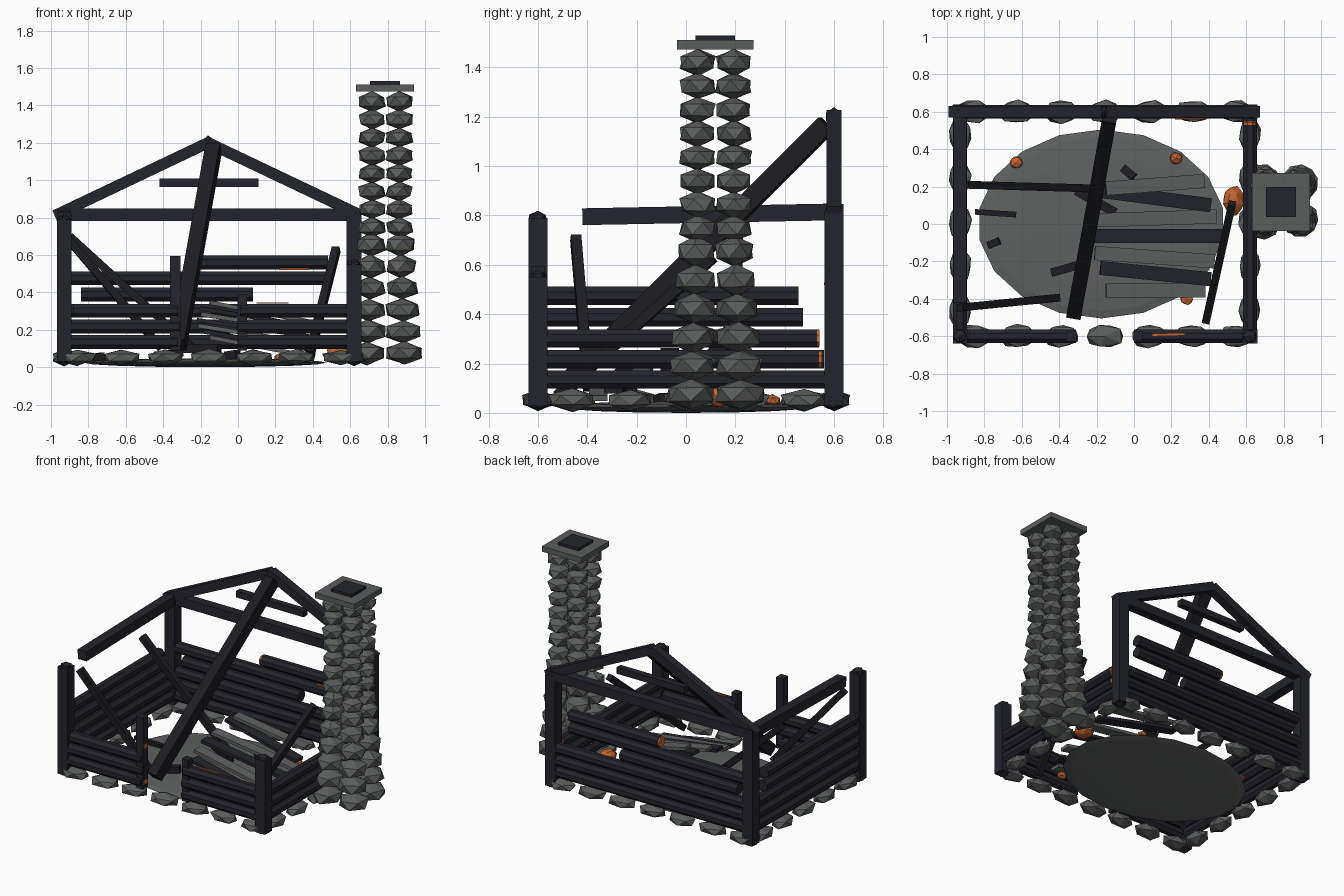
import bpy, bmesh, math, random
from mathutils import Vector, Matrix

if "Cube" in bpy.data.objects:
    bpy.data.objects.remove(bpy.data.objects["Cube"])
random.seed(7)


def mat(name, c):
    m = bpy.data.materials.new(name)
    m.diffuse_color = (*c, 1)
    m.use_nodes = True
    m.node_tree.nodes["Principled BSDF"].inputs["Base Color"].default_value = m.diffuse_color
    return m


CHAR = mat("charred_log", (0.017, 0.017, 0.027))
SOOT = mat("soot_black", (0.012, 0.012, 0.017))
STONE = mat("grey_stone", (0.105, 0.11, 0.108))
ASH = mat("grey_ash", (0.115, 0.12, 0.118))
EMBER = mat("ember_orange", (0.56, 0.13, 0.03))


def finish(name, bm, m):
    me = bpy.data.meshes.new(name)
    bmesh.ops.recalc_face_normals(bm, faces=bm.faces)
    bm.to_mesh(me)
    bm.free()
    me.materials.append(m)
    bpy.context.collection.objects.link(bpy.data.objects.new(name, me))


def frame(a, b):
    """Matrix at the middle of a-b: X along it, Y level, Z up."""
    a, b = Vector(a), Vector(b)
    d = (b - a).normalized()
    s = Vector((0, 1, 0)) if abs(d.z) > 0.999 else Vector((0, 0, 1)).cross(d).normalized()
    m = Matrix((d, s, d.cross(s))).transposed().to_4x4()
    m.translation = (a + b) / 2
    return m, (b - a).length


def beam(bm, a, b, w, h=None):
    m, n = frame(a, b)
    bmesh.ops.create_cube(bm, size=1, matrix=m @ Matrix.Diagonal((n, w, h or w, 1)))


def log(bm, a, b, r=0.04):
    m, n = frame(a, b)
    bmesh.ops.create_cone(bm, cap_ends=True, segments=8, radius1=r, radius2=r, depth=n,
                          matrix=m @ Matrix.Rotation(math.pi / 2, 4, 'Y') @ Matrix.Rotation(math.pi / 8, 4, 'Z'))


def rock(bm, c, r, jitter=0.1, sub=1):
    vs = bmesh.ops.create_icosphere(bm, subdivisions=sub, radius=1)["verts"]
    rot = Matrix.Rotation(random.uniform(0, 6.28), 3, 'Z')
    for v in vs:
        p = rot @ v.co * random.uniform(1 - jitter, 1 + jitter)
        v.co = Vector((p.x * r[0], p.y * r[1], p.z * r[2])) + Vector(c)


XL, XR, YF, YB = -0.93, 0.62, -0.6, 0.6
ROW = [0.135, 0.217, 0.302, 0.388, 0.475, 0.56]

# corner posts with broken tips, and door posts
bm = bmesh.new()
for x, y, top in ((XL, YF, 0.79), (XR, YF, 0.55), (XL, YB, 0.82), (XR, YB, 0.82)):
    beam(bm, (x, y, 0.03), (x, y, top), 0.078)
    rock(bm, (x, y, top), (0.042, 0.042, 0.03))
    rock(bm, (x, y, 0.035), (0.042, 0.042, 0.025))
finish("corner_posts", bm, CHAR)
bm = bmesh.new()
beam(bm, (-0.335, YF, 0.09), (-0.335, YF, 0.595), 0.055)
beam(bm, (0.022, YF, 0.09), (0.022, YF, 0.39), 0.05)
finish("door_posts", bm, CHAR)

# log walls: (row, start, end) for each wall
bm = bmesh.new()
for r, s, e in ((0, -0.92, -0.32), (1, -0.91, -0.31), (2, -0.88, -0.32),
                (0, 0.0, 0.6), (1, 0.0, 0.6), (2, 0.01, 0.58)):
    log(bm, (s, YF, ROW[r]), (e, YF, ROW[r]))
finish("front_wall_logs", bm, CHAR)
bm = bmesh.new()
for r, s, e in ((0, -0.92, 0.6), (1, -0.92, 0.6), (2, -0.9, 0.6),
                (3, -0.84, 0.08), (4, -0.9, 0.48), (5, -0.22, 0.48)):
    log(bm, (s, YB, ROW[r]), (e, YB, ROW[r]))
finish("back_wall_logs", bm, CHAR)
bm = bmesh.new()
for r, e in enumerate((0.58, 0.56, 0.54, 0.475, 0.455)):
    log(bm, (XL, -0.58, ROW[r]), (XL, e, ROW[r]))
finish("left_wall_logs", bm, CHAR)
bm = bmesh.new()
for r, e in enumerate((0.57, 0.54, 0.53)):
    log(bm, (XR, -0.58, ROW[r]), (XR, e, ROW[r]))
finish("right_wall_logs", bm, CHAR)

# glowing log ends and burning seams
bm = bmesh.new()
for r, e in ((1, 0.54), (2, 0.53)):
    log(bm, (XR, e, ROW[r]), (XR, e + 0.012, ROW[r]), 0.036)
log(bm, (-0.232, YB, ROW[5]), (-0.22, YB, ROW[5]), 0.036)
for r in (0, 3):
    beam(bm, (-0.312, YF, ROW[r]), (-0.305, YF, ROW[r]), 0.04, 0.03)
beam(bm, (0.1, -0.592, 0.343), (0.27, -0.588, 0.343), 0.012, 0.006)
beam(bm, (0.22, 0.565, 0.524), (0.38, 0.565, 0.524), 0.012, 0.01)
finish("glowing_log_ends", bm, EMBER)

# back gable: tie beam, rafters, collar
bm = bmesh.new()
beam(bm, (-0.97, 0.605, 0.815), (0.65, 0.605, 0.815), 0.065)
for x in (-0.98, 0.66):
    beam(bm, (x, YB, 0.81), (-0.16, YB, 1.2), 0.062, 0.06)
rock(bm, (-0.16, YB, 1.2), (0.036, 0.036, 0.036))
beam(bm, (-0.42, YB, 0.985), (0.11, YB, 0.985), 0.045)
finish("back_gable", bm, CHAR)

# broken left wall plate
bm = bmesh.new()
beam(bm, (XL, -0.42, 0.795), (XL, 0.63, 0.815), 0.068)
finish("left_wall_plate", bm, CHAR)

# fallen ridge beam and leaning rafters
bm = bmesh.new()
beam(bm, (-0.13, 0.57, 1.17), (-0.32, -0.48, 0.12), 0.078)
finish("fallen_ridge_beam", bm, SOOT)
bm = bmesh.new()
for a, b in (((-0.9, 0.21, 0.7), (-0.22, 0.19, 0.08)),
             ((-0.93, -0.447, 0.71), (-0.41, -0.395, 0.1)),
             ((0.525, 0.11, 0.63), (0.385, -0.52, 0.07))):
    beam(bm, a, b, 0.042)
finish("leaning_rafters", bm, SOOT)

# collapsed roof boards, alternating ash grey and charred; higher at the back
boards = [bmesh.new(), bmesh.new()]
for i, (x0, y0, x1, y1) in enumerate(((-0.15, 0.19, 0.375, 0.23), (-0.2, 0.18, 0.41, 0.1),
                                      (-0.2, 0.02, 0.44, 0.04), (-0.22, -0.065, 0.47, -0.065),
                                      (-0.21, -0.155, 0.43, -0.2), (-0.18, -0.235, 0.41, -0.295),
                                      (-0.15, -0.355, 0.38, -0.355))):
    z = 0.345 - 0.031 * i
    beam(boards[i % 2], (x0, y0, z), (x1, y1, z - 0.1), 0.075, 0.022)
finish("ashen_boards", boards[0], ASH)
finish("charred_boards", boards[1], CHAR)

# loose charred debris
bm = bmesh.new()
for a, b, w in (((-0.85, 0.065, 0.05), (-0.63, 0.05, 0.05), 0.03),
                ((-0.78, -0.115, 0.05), (-0.72, -0.09, 0.06), 0.04),
                ((-0.44, -0.26, 0.06), (-0.3, -0.22, 0.08), 0.045),
                ((-0.06, 0.3, 0.06), (0.0, 0.25, 0.07), 0.045),
                ((-0.31, 0.18, 0.1), (-0.1, 0.06, 0.1), 0.05)):
    beam(bm, a, b, w)
finish("charred_debris", bm, SOOT)

# ash bed: a flat lens
bm = bmesh.new()
bmesh.ops.create_uvsphere(bm, u_segments=18, v_segments=8, radius=1,
                          matrix=Matrix.Translation((-0.175, 0, 0.024)) @ Matrix.Diagonal((0.66, 0.505, 0.024, 1)))
finish("ash_bed", bm, ASH)

# embers on the floor and at the hearth
bm = bmesh.new()
for x, y in ((-0.63, 0.33), (0.225, 0.35), (0.28, -0.4)):
    rock(bm, (x, y, 0.05), (0.04, 0.036, 0.025))
rock(bm, (0.53, 0.125, 0.07), (0.058, 0.075, 0.05), 0.12, 2)
finish("embers", bm, EMBER)

# foundation stones around the walls
bm = bmesh.new()
for i in range(7):
    x = -0.86 + i * 0.235
    for y in (YF, YB):
        rock(bm, (x, y, 0.052), (0.108, 0.068, 0.042))
for i in range(5):
    for x in (XL, XR):
        rock(bm, (x, -0.46 + i * 0.235, 0.052), (0.066, 0.105, 0.045))
finish("foundation_stones", bm, STONE)

# chimney: two by two stones per course, wider at the base
bm = bmesh.new()
courses = [0.075 + 0.116 * i for i in range(6)] + [0.748 + 0.096 * i for i in range(8)]
for i, z in enumerate(courses):
    half = 0.2 - 0.009 * i if i < 6 else 0.146
    c, r = half / 2, half / 2 * 1.09
    for sx in (-1, 1):
        for sy in (-1, 1):
            rock(bm, (0.79 + sx * c, 0.12 + sy * c, z), (r, r, 0.062 if i < 6 else 0.054), 0.07)
finish("chimney_stones", bm, STONE)
bm = bmesh.new()
beam(bm, (0.63, 0.118, 1.492), (0.94, 0.118, 1.492), 0.31, 0.038)
finish("chimney_cap", bm, STONE)
bm = bmesh.new()
beam(bm, (0.705, 0.118, 1.52), (0.865, 0.118, 1.52), 0.16, 0.02)
finish("chimney_flue", bm, CHAR)
